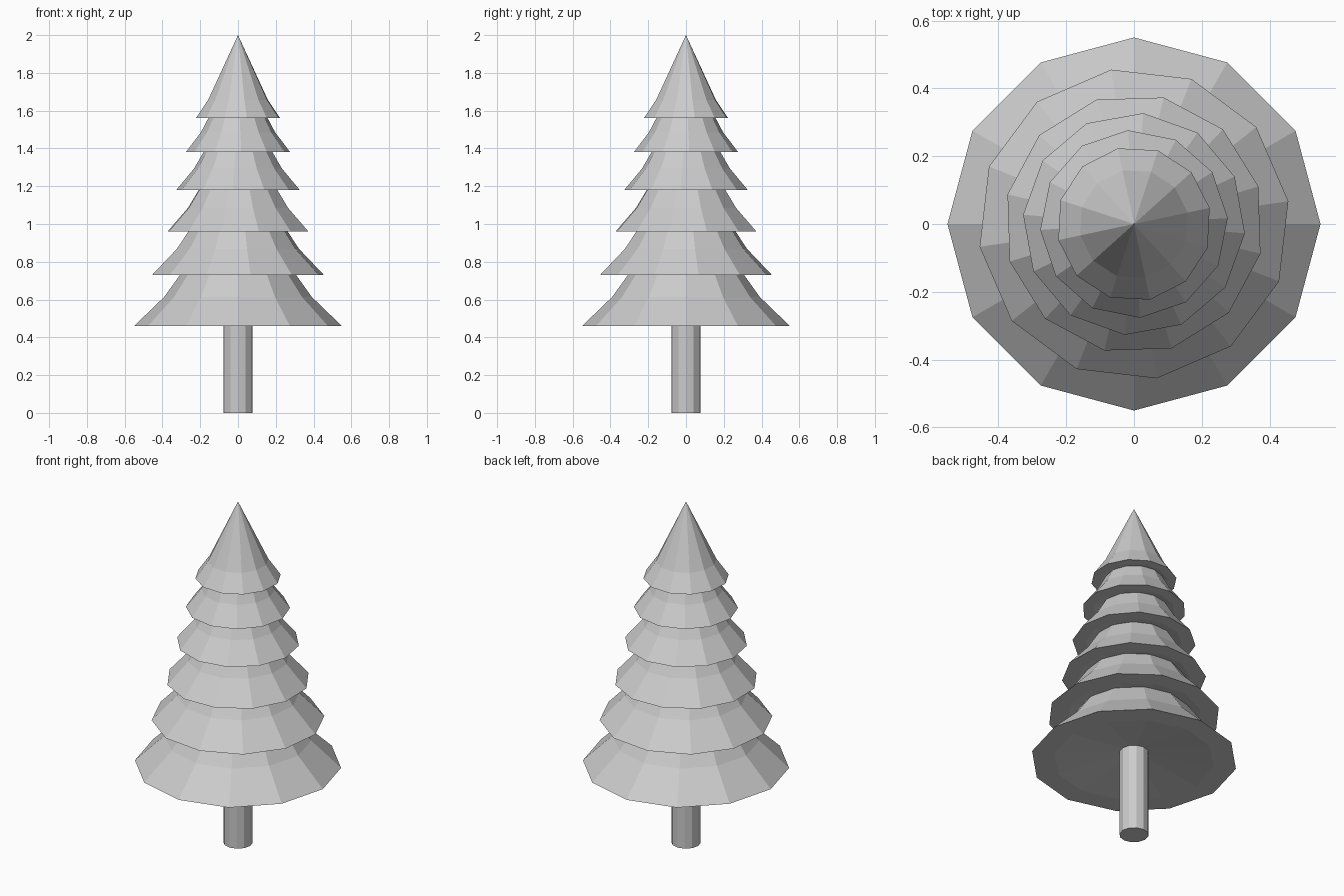
import bpy
import bmesh
from math import cos, sin, radians, tau

SIDES = 12

cube = bpy.data.objects.get("Cube")
if cube:
    bpy.data.objects.remove(cube, do_unlink=True)

# One plain colour for the whole tree
grey = bpy.data.materials.new("light_grey")
grey.use_nodes = True
colour = (0.6, 0.6, 0.6, 1)
grey.diffuse_color = colour
grey.node_tree.nodes["Principled BSDF"].inputs["Base Color"].default_value = colour


def lathe(name, profile, turn=0.0):
    """Spin (radius, height) points into a closed faceted solid; zero radius is a tip."""
    bm = bmesh.new()
    rings = []
    for r, z in profile:
        if r == 0:
            rings.append([bm.verts.new((0, 0, z))] * SIDES)
        else:
            angles = [turn + tau * i / SIDES for i in range(SIDES)]
            rings.append([bm.verts.new((r * cos(a), r * sin(a), z)) for a in angles])
    for low, high in zip(rings, rings[1:]):
        for i in range(SIDES):
            j = (i + 1) % SIDES
            corners = dict.fromkeys((low[i], low[j], high[j], high[i]))
            bm.faces.new(list(corners))
    bmesh.ops.recalc_face_normals(bm, faces=bm.faces)
    mesh = bpy.data.meshes.new(name)
    bm.to_mesh(mesh)
    bm.free()
    mesh.materials.append(grey)
    obj = bpy.data.objects.new(name, mesh)
    bpy.context.collection.objects.link(obj)
    return obj


# Trunk, running up into the foliage
lathe("trunk", [(0, 0), (0.078, 0), (0.078, 0.6), (0, 0.6)])

# Foliage tiers from bottom to top: rim radius, rim height, tier height
tiers = [
    (0.55, 0.46, 0.70),
    (0.46, 0.73, 0.63),
    (0.383, 0.96, 0.57),
    (0.328, 1.18, 0.52),
    (0.277, 1.38, 0.48),
    (0.228, 1.56, 0.44),
]
for n, (r, z, h) in enumerate(tiers):
    # Flat rim, shallow hollow underneath, flared skirt, pointed top
    profile = [
        (0, z + 0.08 * h),
        (0.78 * r, z),
        (r, z),
        (0.71 * r, z + 0.22 * h),
        (0, z + h),
    ]
    lathe(f"foliage_tier_{n + 1}", profile, radians(8.4 * n))
